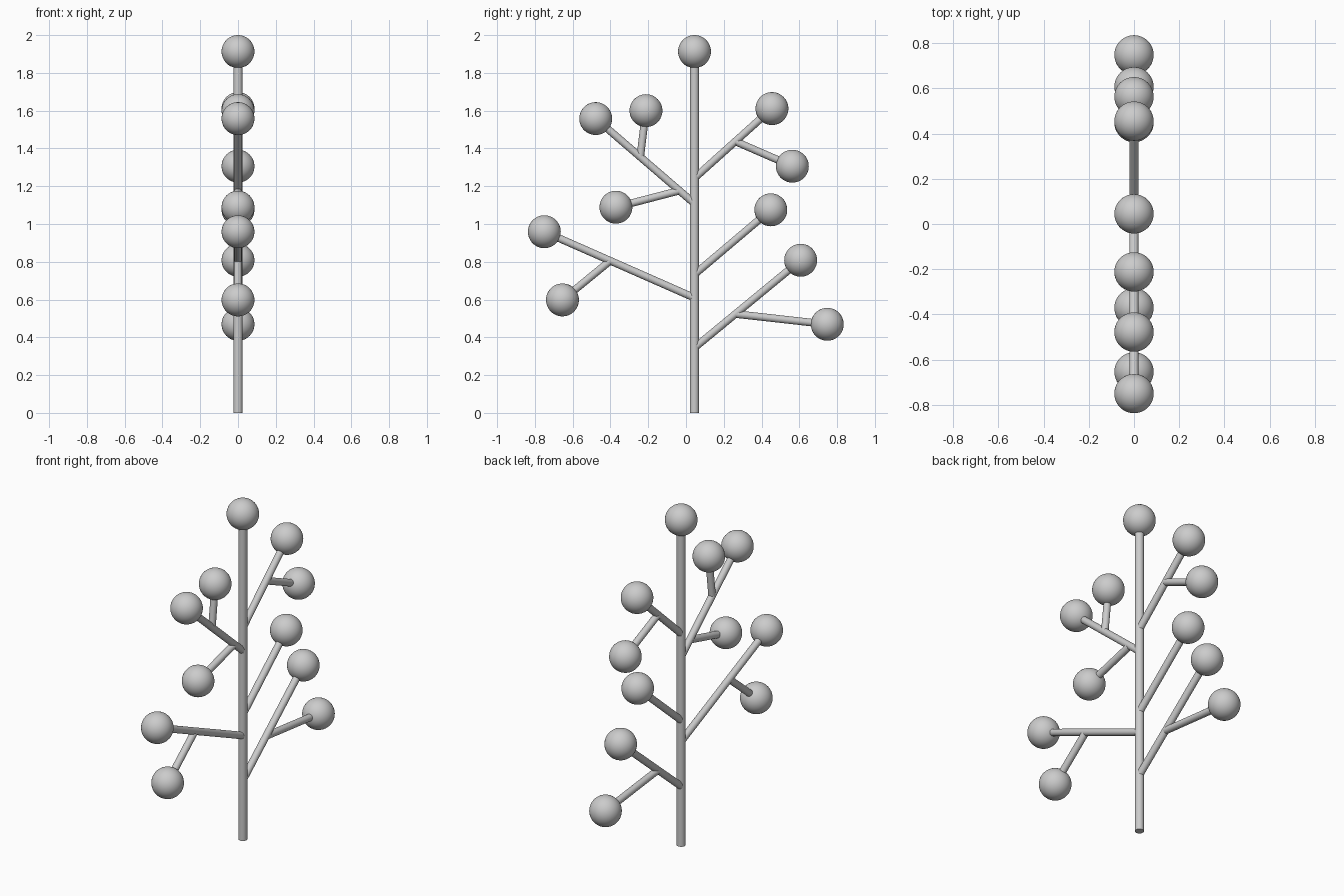
import bpy
from mathutils import Vector

if "Cube" in bpy.data.objects:
    bpy.data.objects.remove(bpy.data.objects["Cube"])

BALL_R, TRUNK_R, BRANCH_R = 0.087, 0.024, 0.02
TRUNK_Y = 0.045


def smooth():
    bpy.ops.object.shade_smooth_by_angle()


def rod(name, a, b, r):
    # capped cylinder between two (y, z) points in the x = 0 plane
    a, b = Vector((0, *a)), Vector((0, *b))
    d = b - a
    bpy.ops.mesh.primitive_cylinder_add(vertices=32, radius=r, depth=d.length,
                                        location=(a + b) / 2,
                                        rotation=d.to_track_quat('Z', 'Y').to_euler())
    bpy.context.object.name = name
    smooth()


def ball(name, p):
    bpy.ops.mesh.primitive_uv_sphere_add(segments=48, ring_count=24,
                                         radius=BALL_R, location=(0, *p))
    bpy.context.object.name = name
    smooth()


# Trunk with its top ball
rod("trunk", (TRUNK_Y, 0), (TRUNK_Y, 1.85), TRUNK_R)
ball("top_ball", (TRUNK_Y, 2 - BALL_R))

# Branches: start (y, z), ball centre (y, z)
branches = {
    "lower_right_branch": ((TRUNK_Y, 0.345), (0.607, 0.808)),
    "lower_right_twig": ((0.264, 0.523), (0.748, 0.469)),
    "lower_left_branch": ((TRUNK_Y, 0.609), (-0.750, 0.959)),
    "lower_left_twig": ((-0.405, 0.802), (-0.654, 0.598)),
    "middle_right_branch": ((TRUNK_Y, 0.733), (0.449, 1.075)),
    "upper_left_branch": ((TRUNK_Y, 1.108), (-0.478, 1.558)),
    "upper_left_twig_low": ((-0.040, 1.175), (-0.371, 1.089)),
    "upper_left_twig_high": ((-0.242, 1.357), (-0.212, 1.60)),
    "upper_right_branch": ((TRUNK_Y, 1.243), (0.455, 1.611)),
    "upper_right_twig": ((0.264, 1.436), (0.563, 1.306)),
}
for name, (start, tip) in branches.items():
    s, t = Vector(start), Vector(tip)
    # stop just inside the ball
    rod(name, s, t - (t - s).normalized() * BALL_R * 0.7, BRANCH_R)
    ball(name + "_ball", tip)
